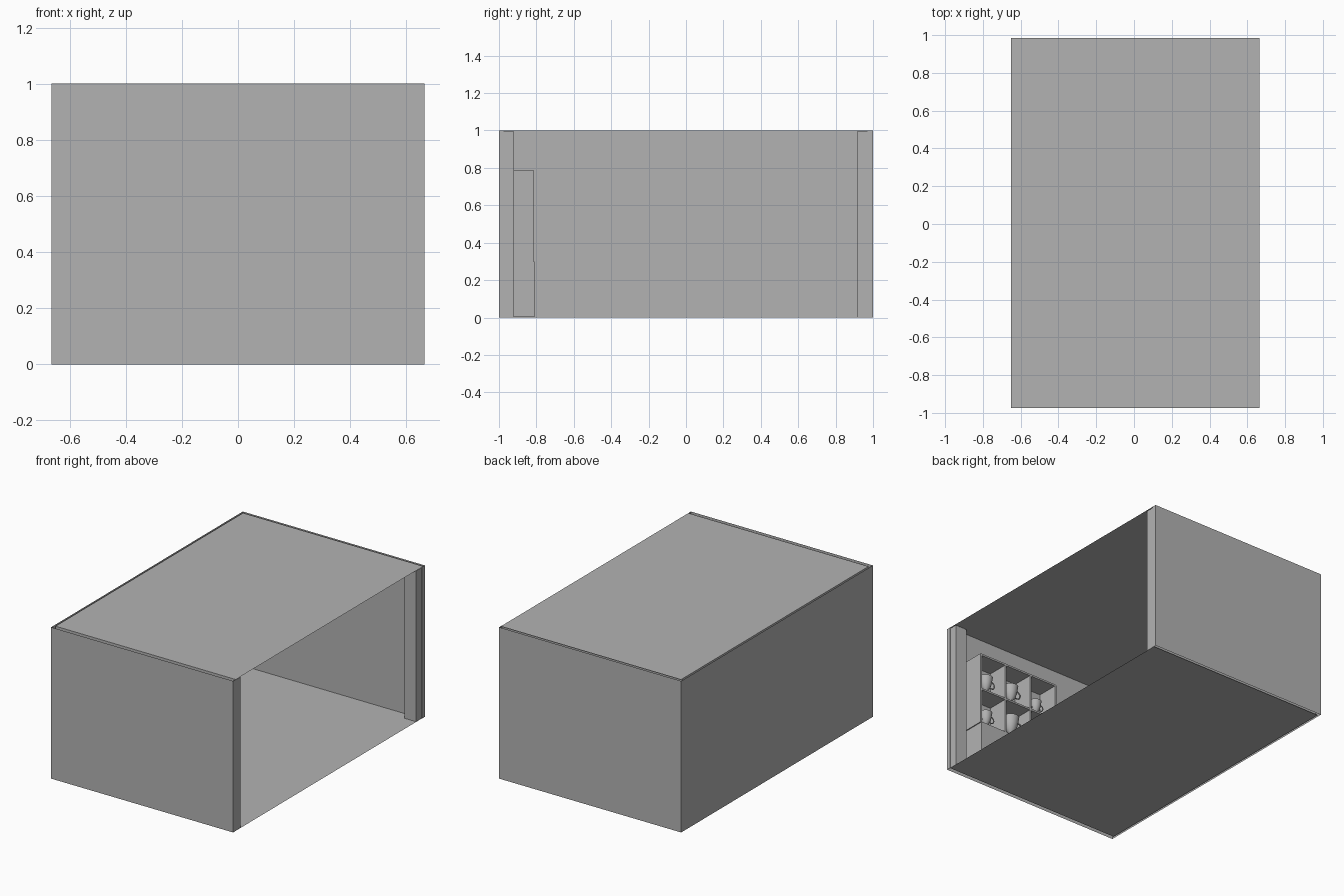
import bpy, bmesh, math
from mathutils import Matrix, Vector

if "Cube" in bpy.data.objects:
    bpy.data.objects.remove(bpy.data.objects["Cube"], do_unlink=True)

grey = bpy.data.materials.new("plain grey")
grey.use_nodes = True
grey.diffuse_color = (0.45, 0.45, 0.45, 1)
grey.node_tree.nodes["Principled BSDF"].inputs["Base Color"].default_value = (0.45, 0.45, 0.45, 1)


def finish(name, bm):
    mesh = bpy.data.meshes.new(name)
    bm.to_mesh(mesh)
    bm.free()
    mesh.materials.append(grey)
    obj = bpy.data.objects.new(name, mesh)
    bpy.context.collection.objects.link(obj)
    return obj


def add_box(bm, lo, hi):
    lo, hi = Vector(lo), Vector(hi)
    mat = Matrix.Translation((lo + hi) / 2) @ Matrix.Diagonal((*(hi - lo), 1))
    bmesh.ops.create_cube(bm, size=1, matrix=mat)


def box(name, lo, hi):
    bm = bmesh.new()
    add_box(bm, lo, hi)
    return finish(name, bm)


def sheet(name, z, up):
    bm = bmesh.new()
    pts = [(-0.652, -0.973), (0.664, -0.973), (0.664, 0.984), (-0.652, 0.984)]
    face = bm.faces.new([bm.verts.new((x, y, z)) for x, y in pts])
    if not up:
        face.normal_flip()
    return finish(name, bm)


# Hollow walls around three sides, open along their top and bottom edges
OUT_X, IN_X, FRONT_IN, BACK_IN = 0.665, -0.652, -0.973, 0.968
outline = [(OUT_X, -1), (OUT_X, FRONT_IN), (IN_X, FRONT_IN), (IN_X, BACK_IN),
           (OUT_X, BACK_IN), (OUT_X, 1), (-OUT_X, 1), (-OUT_X, -1)]
bm = bmesh.new()
low = [bm.verts.new((x, y, 0)) for x, y in outline]
high = [bm.verts.new((x, y, 1)) for x, y in outline]
for i in range(len(outline)):
    j = (i + 1) % len(outline)
    bm.faces.new((low[i], low[j], high[j], high[i]))
finish("walls", bm)

# Floor and roof sheets
sheet("floor", 0, True)
sheet("roof", 1, True)

# Pillars beside the open side
box("front_pillar", (0.577, FRONT_IN, 0), (0.662, -0.92, 0.995))
box("back_pillar", (0.577, 0.913, 0), (0.662, BACK_IN, 0.995))

# Display cabinet: closed base with two rows of open cells above
LEFT, CELL, COLS = 0.547, 0.2, 3
RIGHT = LEFT - CELL * COLS
BACK, FACE, T = FRONT_IN, -0.815, 0.006
levels = [0.3, 0.54, 0.784]
box("cabinet_base", (RIGHT, BACK, 0.004), (LEFT, -0.81, 0.3))
bm = bmesh.new()
for i in range(COLS + 1):
    x = LEFT - i * CELL
    add_box(bm, (x - T, BACK, 0.3), (x + T, FACE, 0.787))
for z in levels:
    add_box(bm, (RIGHT, BACK, z - T), (LEFT, FACE, z + T))
add_box(bm, (RIGHT, BACK, 0.3), (LEFT, BACK + 0.015, 0.787))
finish("cabinet_shelves", bm)

# Trophy cups: turned body with two ring handles
PROFILE = [(0, 0), (0.24, 0), (0.24, 0.1), (0.08, 0.16), (0.07, 0.34), (0.2, 0.48),
           (0.27, 0.7), (0.32, 1), (0.28, 1), (0.2, 0.6), (0, 0.5)]


def trophy(name, x, z, height):
    bm = bmesh.new()
    verts = [bm.verts.new((r, 0, h)) for r, h in PROFILE]
    edges = [bm.edges.new(pair) for pair in zip(verts, verts[1:])]
    bmesh.ops.spin(bm, geom=verts + edges, cent=(0, 0, 0), axis=(0, 0, 1),
                   angle=math.tau, steps=16)
    bmesh.ops.remove_doubles(bm, verts=bm.verts, dist=0.001)
    for side in (-1, 1):
        ring, n, m = [], 12, 6
        for i in range(n):
            a = math.tau * i / n
            c = Vector((math.cos(a), 0, math.sin(a)))
            center = Vector((side * 0.33, 0, 0.72))
            ring.append([bm.verts.new(center + c * (0.17 + 0.03 * math.cos(b))
                                      + Vector((0, 0.03 * math.sin(b), 0)))
                         for b in (math.tau * k / m for k in range(m))])
        for i in range(n):
            for k in range(m):
                bm.faces.new((ring[i][k], ring[(i + 1) % n][k],
                              ring[(i + 1) % n][(k + 1) % m], ring[i][(k + 1) % m]))
    bmesh.ops.recalc_face_normals(bm, faces=bm.faces)
    obj = finish(name, bm)
    obj.scale = (height,) * 3
    obj.location = (x, -0.89, z)
    bpy.ops.object.select_all(action="DESELECT")
    obj.select_set(True)
    bpy.context.view_layer.objects.active = obj
    bpy.ops.object.shade_smooth_by_angle(angle=math.radians(40))


heights = [[0.13, 0.17, 0.13], [0.14, 0.15, 0.12]]
for row, sizes in enumerate(heights):
    for col, size in enumerate(sizes):
        trophy(f"trophy_{row}_{col}", LEFT - (col + 0.5) * CELL, levels[row] + T, size)
